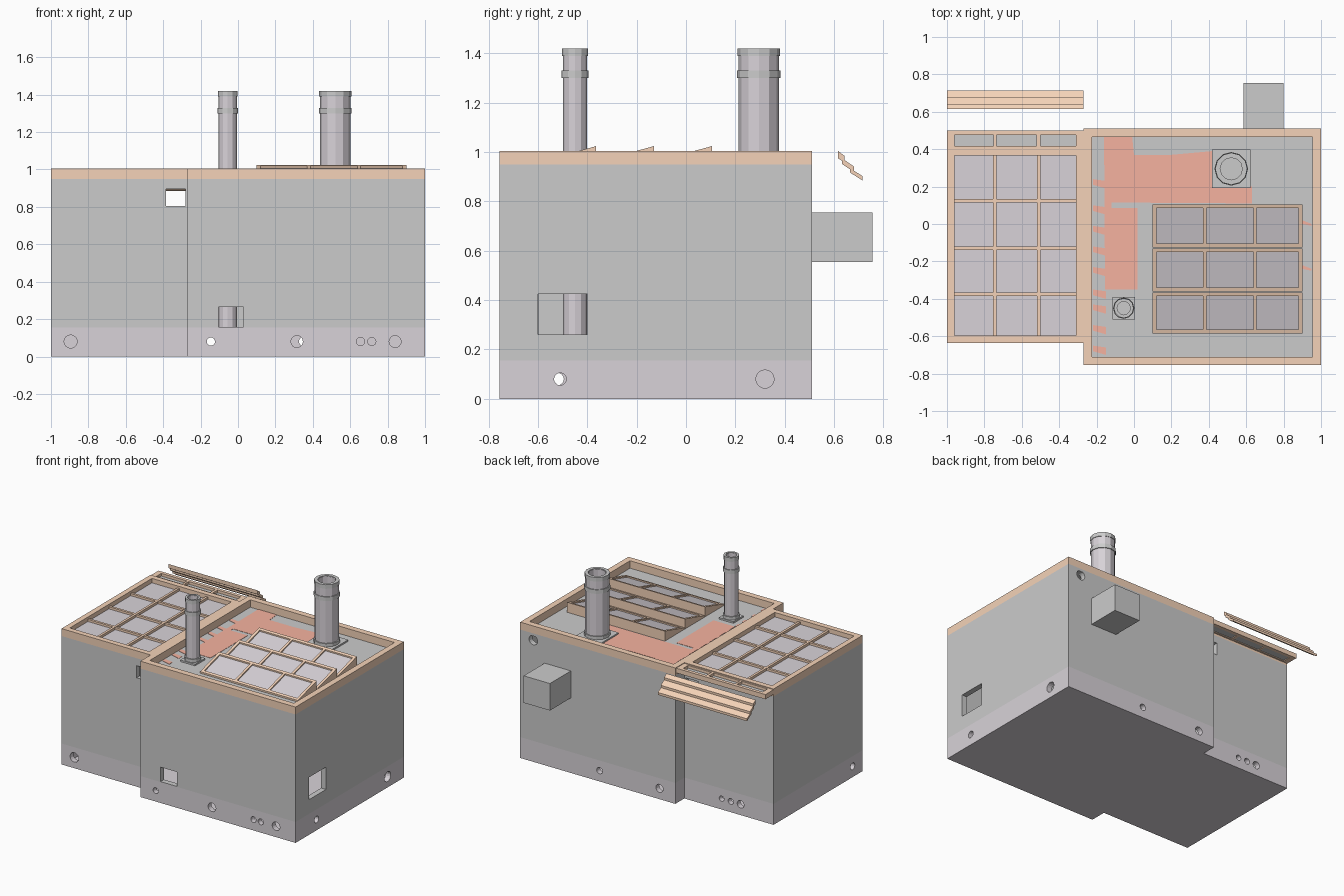
import bpy, bmesh, math
from mathutils import Vector

if "Cube" in bpy.data.objects:
    bpy.data.objects.remove(bpy.data.objects["Cube"])


def material(name, rgb):
    m = bpy.data.materials.new(name)
    m.diffuse_color = (*rgb, 1)
    m.use_nodes = True
    m.node_tree.nodes["Principled BSDF"].inputs["Base Color"].default_value = m.diffuse_color
    return m


WOOD = material("wood_trim", (.91, .65, .48))
RED = material("red_roof", (.92, .45, .35))
PURPLE = material("purple_grey", (.69, .65, .69))


def finish(name, bm, mat=None):
    bmesh.ops.recalc_face_normals(bm, faces=bm.faces[:])
    me = bpy.data.meshes.new(name)
    bm.to_mesh(me)
    bm.free()
    ob = bpy.data.objects.new(name, me)
    bpy.context.collection.objects.link(ob)
    if mat:
        me.materials.append(mat)
    return ob


def add_prism(bm, pts, axis, a, b):
    """Extrude a 2D outline along an axis from a to b."""
    def at(p, t):
        return {'x': (t, p[0], p[1]), 'y': (p[0], t, p[1]), 'z': (p[0], p[1], t)}[axis]
    lo = [bm.verts.new(at(p, a)) for p in pts]
    hi = [bm.verts.new(at(p, b)) for p in pts]
    bm.faces.new(lo)
    bm.faces.new(hi)
    n = len(pts)
    for i in range(n):
        j = (i + 1) % n
        bm.faces.new((lo[i], lo[j], hi[j], hi[i]))


def prisms(name, parts, mat=None):
    bm = bmesh.new()
    for p in parts:
        add_prism(bm, *p)
    return finish(name, bm, mat)


def box(x0, x1, y0, y1, z0, z1):
    return ([(x0, y0), (x1, y0), (x1, y1), (x0, y1)], 'z', z0, z1)


def frame(x0, x1, y0, y1, w, z0, z1):
    return [box(x0, x1, y0, y0 + w, z0, z1), box(x0, x1, y1 - w, y1, z0, z1),
            box(x0, x0 + w, y0 + w, y1 - w, z0, z1), box(x1 - w, x1, y0 + w, y1 - w, z0, z1)]


def circle(u, v, r, n=16):
    return [(u + r * math.cos(2 * math.pi * i / n), v + r * math.sin(2 * math.pi * i / n)) for i in range(n)]


def tube(name, x, y, ro, ri, z0, z1, mat=None, n=12):
    bm = bmesh.new()
    rings = []
    for r, z in ((ro, z0), (ro, z1), (ri, z1), (ri, z0)):
        rings.append([bm.verts.new((px, py, z)) for px, py in circle(x, y, r, n)])
    for k in range(4):
        a, b = rings[k], rings[(k + 1) % 4]
        for i in range(n):
            j = (i + 1) % n
            bm.faces.new((a[i], a[j], b[j], b[i]))
    return finish(name, bm, mat)


def carve(ob, parts):
    """Cut each prism out of the object, then drop the cutters."""
    cutters = []
    for p in parts:
        c = prisms("cutter", [p])
        c.hide_render = True
        m = ob.modifiers.new("cut", 'BOOLEAN')
        m.operation, m.solver, m.object = 'DIFFERENCE', 'EXACT', c
        cutters.append(c)
    dg = bpy.context.evaluated_depsgraph_get()
    me = bpy.data.meshes.new_from_object(ob.evaluated_get(dg))
    ob.modifiers.clear()
    ob.data = me
    for c in cutters:
        bpy.data.objects.remove(c)


# Hollow building: plinth, walls, floor, roof slab
OUT = [(-1, -.635), (-.27, -.635), (-.27, -.755), (1, -.755),
       (1, .51), (-.27, .51), (-.27, .405), (-1, .405)]
INN = [(-.96, -.595), (-.23, -.595), (-.23, -.715), (.96, -.715),
       (.96, .47), (-.23, .47), (-.23, .365), (-.96, .365)]

holes = [([*circle(x, .08, r)], 'y', y - .07, y + .07) for x, r, y in (
    (-.895, .035, -.635), (-.145, .022, -.755), (.315, .032, -.755),
    (.655, .022, -.755), (.715, .022, -.755), (.84, .032, -.755),
    (.35, .024, .51), (-.14, .03, .51),
    (-.575, .02, .405), (-.65, .022, .405), (-.73, .028, .405))]
holes += [([*circle(y, .08, r)], 'x', x - .07, x + .07) for y, r, x in (
    (-.51, .025, 1), (.32, .037, 1), (-.52, .025, -1))]
windows = [box(-.105, .03, -.82, -.69, .158, .265),   # front hatch
           box(.93, 1.07, -.60, -.40, .26, .425),     # right hatch
           box(-.385, -.28, -.70, -.55, .805, .895),  # left wing front
           box(-.385, -.28, .33, .47, .805, .895),    # left wing back
           ([*circle(.893, .9, .035)], 'y', .44, .58)]

plinth = prisms("plinth", [(OUT, 'z', 0, .155)], PURPLE)
carve(plinth, [(INN, 'z', .02, .3)] + holes)
walls = prisms("walls", [(OUT, 'z', .155, .93)])
carve(walls, [(INN, 'z', 0, 1.1)] + windows)
prisms("roof_slab", [(OUT, 'z', .93, .95)])
prisms("rear_box", [box(.585, .80, .505, .755, .555, .755)])

# Wooden parapets
prisms("main_parapet", frame(-.27, 1, -.755, .51, .045, .95, 1.005), WOOD)
prisms("wing_parapet", frame(-1, -.27, -.635, .405, .04, .95, 1.005), WOOD)

# Wing roof glazing
prisms("wing_glass", [box(-.96, -.31, -.595, .365, .95, .972)], PURPLE)
bars = [box(x - .009, x + .009, -.595, .365, .95, .99) for x in (-.745, -.51)]
bars += [box(-.96, -.31, y - .009, y + .009, .95, .988) for y in (-.375, -.13, .125)]
prisms("wing_glazing_bars", bars, WOOD)

# Rear window strip with three panes, and stepped awning
strip = [box(-1, -.27, .405, .418, .965, 1), box(-1, -.27, .475, .5, .965, 1)]
strip += [box(a, b, .418, .475, .965, 1) for a, b in
          ((-1, -.96), (-.75, -.735), (-.52, -.50), (-.31, -.27))]
prisms("rear_window_frame", strip, WOOD)
prisms("rear_window_panes", [box(-.97, -.30, .415, .48, .97, .98)])
awning = [(.615, 1.005), (.642, .985), (.642, .968), (.68, .942), (.68, .925),
          (.715, .903), (.715, .885), (.665, .917), (.665, .93), (.632, .952), (.632, .965), (.615, .975)]
prisms("rear_awning", [(awning, 'x', -1, -.27)], WOOD)

# Sawtooth skylights
def slope_piece(y0, y1, base, t0, t1, drop=0):
    pts = []
    for t in (t0, t1):
        pts.append((y0 + (y1 - y0) * t, base + .012 + .062 * t - drop))
    return [(pts[0][0], base), pts[0], pts[1], (pts[1][0], base)]


for i, (y0, y1) in enumerate(((-.585, -.365), (-.36, -.13), (-.125, .105))):
    def piece(t0, t1, d=0):
        return slope_piece(y0, y1, .95, t0, t1, d)
    rails = [(piece(0, .09), 'x', .1, .9), (piece(.91, 1), 'x', .1, .9)]
    rails += [(piece(.09, .91), 'x', a, b) for a, b in
              ((.1, .12), (.37, .388), (.638, .656), (.88, .9))]
    prisms(f"skylight_frame_{i}", rails, WOOD)
    prisms(f"skylight_glass_{i}", [(piece(.09, .91, .01), 'x', .12, .88)], PURPLE)

# Red roof covering with ragged edge
red = [([(-.16, .47), (-.01, .47), (0, .37), (.2, .37), (.42, .39), (.42, .2), (.63, .2),
         (.63, .11), (-.12, .115), (-.12, .085), (.02, .085), (.02, -.35), (-.155, -.35)], 'z', .945, .952)]
red += [([(-.22, y), (-.15, y - .01), (-.15, y - .05), (-.22, y - .03)], 'z', .945, .952)
        for y in (.24, .1, -.01, -.12, -.23, -.35, -.43, -.54, -.65)]
red += [([(.9, y + .02), (.95, y), (.95, y - .01), (.9, y)], 'z', .945, .952) for y in (0, -.24)]
prisms("red_roof_covering", red, RED)

# Chimneys: pipe, collars, base plate
for name, x, y, r, plate, z0 in (("small_chimney", -.055, -.45, .049, .06, .12),
                                 ("large_chimney", .52, .295, .082, .103, .94)):
    tube(name + "_pipe", x, y, r, r * .72, z0, 1.415, PURPLE)
    tube(name + "_collar", x, y, r + .006, r * .9, 1.3, 1.33)
    tube(name + "_cap", x, y, r + .004, r * .75, 1.39, 1.42)
    tube(name + "_foot", x, y, r + .008, r * .9, .95, .985)
    prisms(name + "_base_plate", frame(x - plate, x + plate, y - plate, y + plate, plate - r * .7, .95, .962))
    prisms(name + "_flue_floor", [(circle(x, y, r * .75, 12), 'z', 1.2, 1.22)])
